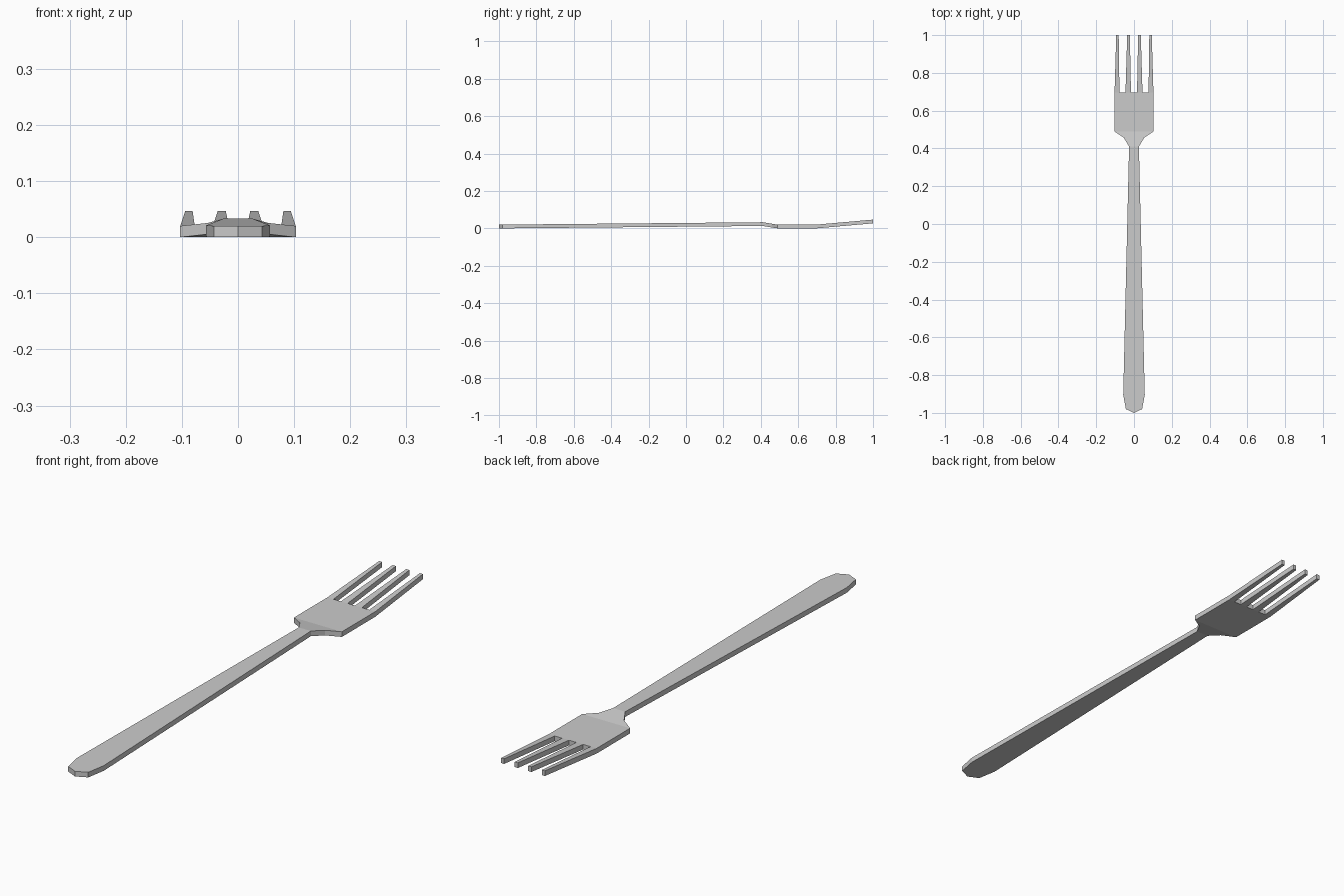
import bpy, bmesh

if "Cube" in bpy.data.objects:
    bpy.data.objects.remove(bpy.data.objects["Cube"])

THICK = 0.02

# Side profile: underside height along the length
PROFILE = [(-1.0, 0.0), (0.41, 0.013), (0.49, 0.0), (0.695, 0.0), (1.0, 0.027)]


def height(y):
    for (y0, z0), (y1, z1) in zip(PROFILE, PROFILE[1:]):
        if y <= y1:
            return z0 + (z1 - z0) * (y - y0) / (y1 - y0)
    return PROFILE[-1][1]


def mirrored(right):
    """Close a right-hand outline with its mirror image."""
    return right + [(-x, y) for x, y in reversed(right) if x > 0]


bm = bmesh.new()


def plate(outline):
    bm.faces.new([bm.verts.new((x, y, height(y))) for x, y in outline])


# Handle with blunt end
plate(mirrored([(0, -1), (0.043, -0.98), (0.057, -0.905), (0.026, 0.41)]))
# Flared neck
plate(mirrored([(0.026, 0.41), (0.054, 0.457), (0.103, 0.49)]))
# Flat head, with tine roots along its far edge
roots = [0.103, 0.077, 0.045, 0.016]
plate(mirrored([(0.103, 0.49)] + [(x, 0.695) for x in roots]))
# Four tapered tines
for s in (1, -1):
    for x0, x1, t0, t1 in [(0.016, 0.045, 0.022, 0.036), (0.077, 0.103, 0.081, 0.094)]:
        pts = [(s * x0, 0.695), (s * x1, 0.695), (s * t1, 1.0), (s * t0, 1.0)]
        plate(pts if s > 0 else pts[::-1])

# Join the sections and give them thickness
bmesh.ops.remove_doubles(bm, verts=bm.verts[:], dist=1e-4)
ext = bmesh.ops.extrude_face_region(bm, geom=bm.faces[:], use_keep_orig=True)
top = [g for g in ext["geom"] if isinstance(g, bmesh.types.BMVert)]
bmesh.ops.translate(bm, verts=top, vec=(0, 0, THICK))
bmesh.ops.recalc_face_normals(bm, faces=bm.faces[:])

mesh = bpy.data.meshes.new("fork")
bm.to_mesh(mesh)
bm.free()
bpy.context.collection.objects.link(bpy.data.objects.new("fork", mesh))
